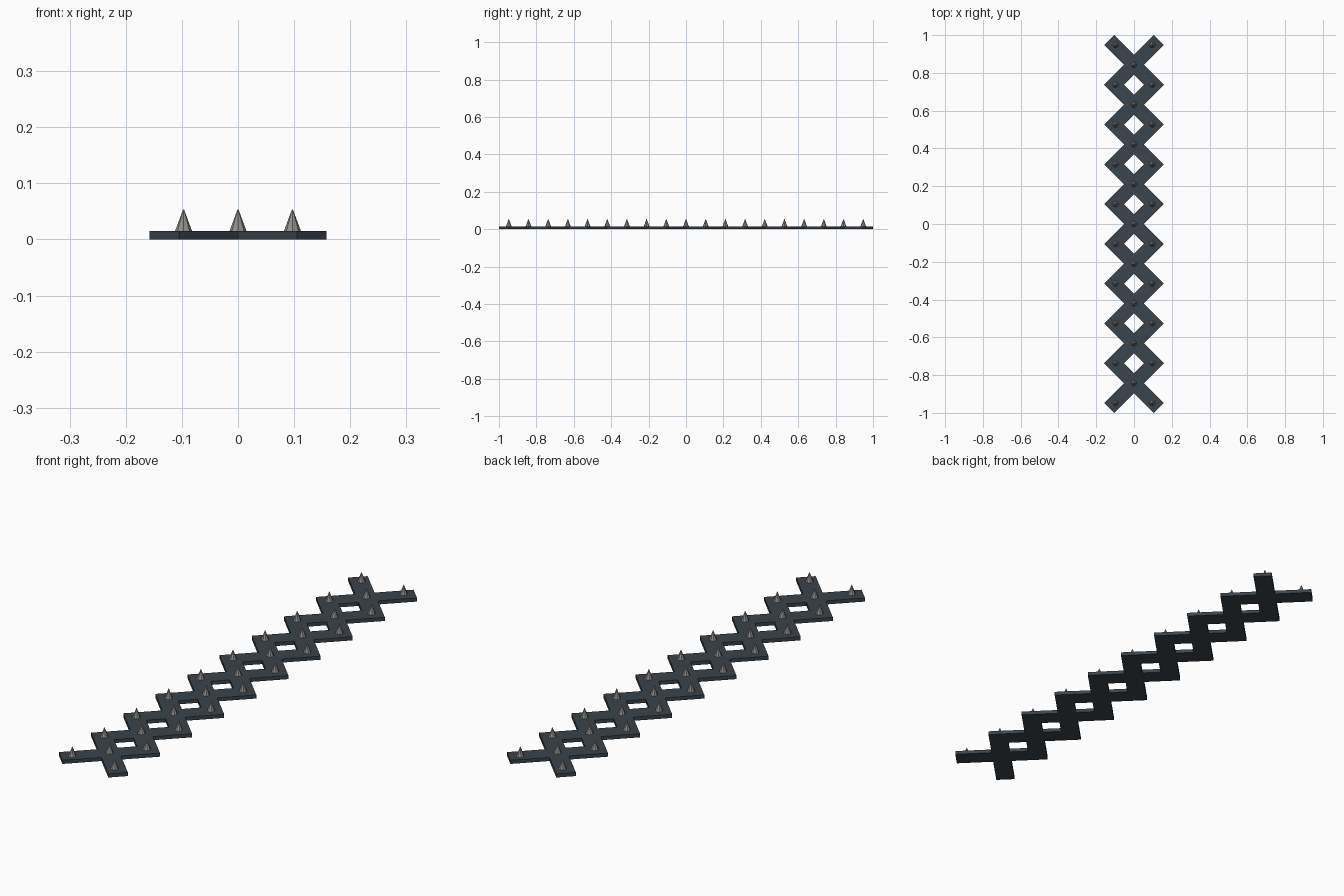
import bpy, bmesh, math

if "Cube" in bpy.data.objects:
    bpy.data.objects.remove(bpy.data.objects["Cube"])

W = 1 / 13.435          # bar width, also the lattice cell size
T = 0.015               # bar thickness
R2 = math.sqrt(2)
PITCH = 2 * W * R2      # spacing of the crossings along y


def material(name, rgb):
    m = bpy.data.materials.new(name)
    m.diffuse_color = (*rgb, 1)
    m.use_nodes = True
    m.node_tree.nodes["Principled BSDF"].inputs["Base Color"].default_value = m.diffuse_color
    return m


def finish(bm, name, mat):
    bmesh.ops.recalc_face_normals(bm, faces=bm.faces)
    me = bpy.data.meshes.new(name)
    bm.to_mesh(me)
    bm.free()
    me.materials.append(mat)
    ob = bpy.data.objects.new(name, me)
    bpy.context.collection.objects.link(ob)
    return ob


steel = material("dark blue steel", (0.042, 0.058, 0.072))
metal = material("warm grey metal", (0.30, 0.275, 0.25))

# Scissor lattice: nine crosses of diagonal bars merged on a 45 degree cell grid
cells = set()
for i in range(-4, 5):
    for k in range(-2, 3):
        cells.add((2 * i + k, 2 * i))
        cells.add((2 * i, 2 * i + k))

bm = bmesh.new()
for u, v in sorted(cells):
    corners = []
    for du, dv in ((-.5, -.5), (.5, -.5), (.5, .5), (-.5, .5)):
        a, b = (u + du) * W, (v + dv) * W
        corners.append(bm.verts.new(((a - b) / R2, (a + b) / R2, 0)))
    bm.faces.new(corners)
bmesh.ops.remove_doubles(bm, verts=bm.verts, dist=1e-4)
top = bmesh.ops.extrude_face_region(bm, geom=bm.faces[:], use_keep_orig=True)
up = [g for g in top["geom"] if isinstance(g, bmesh.types.BMVert)]
bmesh.ops.translate(bm, verts=up, vec=(0, 0, T))
finish(bm, "scissor_lattice", steel)

# Spikes: one on each crossing and a pair on each row of side joints
spots = [(0, i * PITCH) for i in range(-4, 5)]
spots += [(s * 0.097, (i + 0.5) * PITCH) for i in range(-5, 5) for s in (-1, 1)]
bm = bmesh.new()
for x, y in spots:
    c = bmesh.ops.create_cone(bm, cap_ends=True, segments=8, radius1=0.0155,
                              radius2=0.001, depth=0.039)
    bmesh.ops.translate(bm, verts=c["verts"], vec=(x, y, T - 0.001 + 0.0195))
finish(bm, "spikes", metal)
